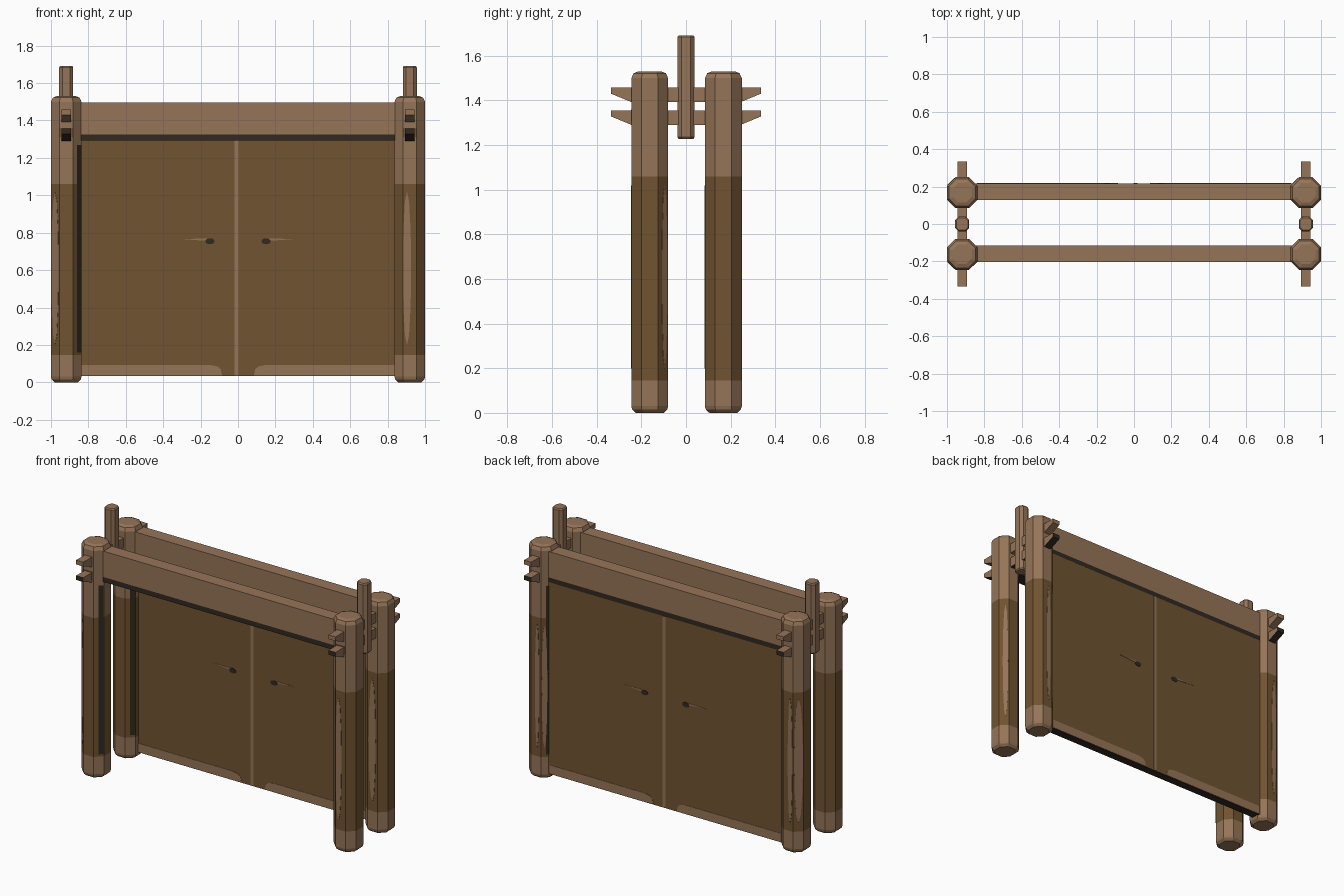
import bpy, bmesh, math

if "Cube" in bpy.data.objects:
    bpy.data.objects.remove(bpy.data.objects["Cube"])

def material(name, rgb):
    m = bpy.data.materials.new(name)
    m.diffuse_color = (*rgb, 1)
    m.use_nodes = True
    m.node_tree.nodes["Principled BSDF"].inputs["Base Color"].default_value = m.diffuse_color
    return m

LIGHT = material("light wood", (0.305, 0.178, 0.098))
BROWN = material("dark brown wood", (0.162, 0.088, 0.030))
DARK = material("near black shadow wood", (0.032, 0.022, 0.015))
MATS = [LIGHT, BROWN, DARK]

def finish(name, bm, rule):
    """Make an object, colouring faces with rule(face) -> material index."""
    bmesh.ops.recalc_face_normals(bm, faces=bm.faces[:])
    bm.normal_update()
    for f in bm.faces:
        f.material_index = rule(f)
    me = bpy.data.meshes.new(name)
    bm.to_mesh(me)
    bm.free()
    for m in MATS:
        me.materials.append(m)
    ob = bpy.data.objects.new(name, me)
    bpy.context.collection.objects.link(ob)
    return ob

def prism(name, pts, place, depth, rule):
    """Extrude a 2D outline; place(u, v, w) maps to 3D."""
    bm = bmesh.new()
    a = [bm.verts.new(place(u, v, depth[0])) for u, v in pts]
    b = [bm.verts.new(place(u, v, depth[1])) for u, v in pts]
    bm.faces.new(a)
    bm.faces.new(b)
    n = len(pts)
    for i in range(n):
        j = (i + 1) % n
        bm.faces.new((a[i], a[j], b[j], b[i]))
    return finish(name, bm, rule)

def box(name, x, y, z, mat):
    rect = [(x[0], z[0]), (x[1], z[0]), (x[1], z[1]), (x[0], z[1])]
    return prism(name, rect, lambda u, v, w: (u, w, v), y, lambda f: mat)

def decal(name, pts, centre, angle, dist, mat):
    """Thin painted plate on an upright face whose normal points at angle."""
    a = math.radians(angle)
    c, s = math.cos(a), math.sin(a)
    place = lambda u, v, w: (centre[0] + c * w - s * u, centre[1] + s * w + c * u, v)
    return prism(name, pts, place, (dist - 0.001, dist + 0.002), lambda f: mat)

def rect(u0, u1, v0, v1):
    return [(u0, v0), (u1, v0), (u1, v1), (u0, v1)]

def lens(u, width, z0, z1):
    zc, h = (z0 + z1) / 2, (z1 - z0) / 2
    return [(u + width / 2 * math.cos(t) , zc + h * math.sin(t))
            for t in (2 * math.pi * i / 12 for i in range(12))]

def post(name, x, y, hx, hy, cham, levels, rule):
    """Chamfered square post built from (z, inset) rings."""
    bm = bmesh.new()
    rings = []
    for z, d in levels:
        ax, ay, c = hx - d, hy - d, cham - d * 0.5
        o = [(ax, -ay + c), (ax, ay - c), (ax - c, ay), (-ax + c, ay),
             (-ax, ay - c), (-ax, -ay + c), (-ax + c, -ay), (ax - c, -ay)]
        rings.append([bm.verts.new((x + u, y + v, z)) for u, v in o])
    for r, q in zip(rings, rings[1:]):
        for i in range(8):
            j = (i + 1) % 8
            bm.faces.new((r[i], r[j], q[j], q[i]))
    bm.faces.new(rings[0])
    bm.faces.new(rings[-1])
    return finish(name, bm, rule)

def post_rule(f):
    return 1 if 0.145 < f.calc_center_median().z < 1.06 else 0

PX, YF, YB = 0.9185, -0.1625, 0.1675
LEVELS = [(0, 0.02), (0.015, 0.004), (0.03, 0), (0.145, 0), (1.06, 0),
          (1.5, 0), (1.522, 0.01), (1.53, 0.03)]
FLAT, CORNER = 0.0815, 0.0834   # face distances from post centre

# worn light patches per post: (angle, offset, width)
WEAR = {("left", "front"): [(-135, 0, 0.055)],
        ("right", "front"): [(-90, -0.015, 0.045), (45, 0.01, 0.035)],
        ("left", "back"): [(135, 0, 0.055), (90, 0.015, 0.035)],
        ("right", "back"): [(-90, 0, 0.05), (135, -0.01, 0.035), (90, 0.01, 0.03)]}

for side, sx in (("left", -1), ("right", 1)):
    x = sx * PX
    for end, y in (("front", YF), ("back", YB)):
        n = f"{side}_{end}"
        # main posts with worn patches and dark inner corner strips
        post(n + "_post", x, y, 0.0815, 0.0825, 0.045, LEVELS, post_rule)
        for k, (ang, u, w) in enumerate(WEAR[side, end]):
            decal(f"{n}_worn_patch_{k}", lens(u, w, 0.2, 1.02), (x, y), ang,
                  FLAT + 0.001 if ang % 90 == 0 else CORNER, 0)
        decal(n + "_inner_strip", rect(-0.002, 0.03, 0.16, 1.27), (x, y),
              -45 if sx < 0 else 135, CORNER, 2)
    # band beside the lower tie
    decal(side + "_tie_band", rect(-0.036, 0.036, 1.31, 1.36), (x, YF), -90, FLAT + 0.001, 1)
    # short upright between the posts
    post(side + "_upright", x, 0, 0.0375, 0.039, 0.018,
         [(1.228, 0.006), (1.236, 0), (1.684, 0), (1.692, 0.006)], lambda f: 0)
    # tapered cross ties
    for tie, z in (("upper", 1.393), ("lower", 1.291)):
        prof = [(-0.335, z + 0.065), (-0.335, z + 0.037), (-0.245, z),
                (0.245, z), (0.335, z + 0.037), (0.335, z + 0.065)]
        low = tie == "lower"
        prism(f"{side}_{tie}_tie", prof, lambda u, v, w: (w, u, v),
              (x - 0.026, x + 0.026),
              lambda f: 2 if low and (f.normal.z < -0.3 or abs(f.normal.y) > 0.7) else 0)

# long beams with dark lower edge
for end, y in (("front", -0.159), ("back", 0.172)):
    yr = (y - 0.044, y + 0.044)
    box(end + "_beam", (-0.85, 0.85), yr, (1.325, 1.495), 0)
    box(end + "_beam_dark_edge", (-0.85, 0.85), yr, (1.293, 1.325), 2)

# double door hung under the back beam
DY = (0.160, 0.216)
box("left_door_leaf", (-0.85, 0), DY, (0.035, 1.295), 1)
box("right_door_leaf", (0, 0.85), DY, (0.035, 1.295), 1)
box("door_underside", (-0.845, 0.845), (DY[0] + 0.001, DY[1] - 0.001), (0.033, 0.036), 2)

# painted door details, both sides
for face, ang, y in (("front", -90, DY[0]), ("back", 90, DY[1])):
    c = (0, y)
    decal(face + "_door_seam", rect(-0.02, 0.002, 0.036, 1.293), c, ang, 0, 0)
    for side, s in (("left", -1), ("right", 1)):
        n = f"{face}_{side}"
        decal(n + "_kick_strip", [(s * 0.84, 0.036), (s * 0.085, 0.036), (s * 0.092, 0.07),
              (s * 0.11, 0.085), (s * 0.15, 0.093), (s * 0.84, 0.093)], c, ang, 0, 0)
        decal(n + "_handle", [(s * 0.30, 0.766), (s * 0.22, 0.768), (s * 0.15, 0.768),
              (s * 0.15, 0.755), (s * 0.22, 0.76)], c, ang, 0, 0)
        decal(n + "_handle_knob", lens(s * 0.15, 0.05, 0.738, 0.77), c, ang, 0.001, 2)
